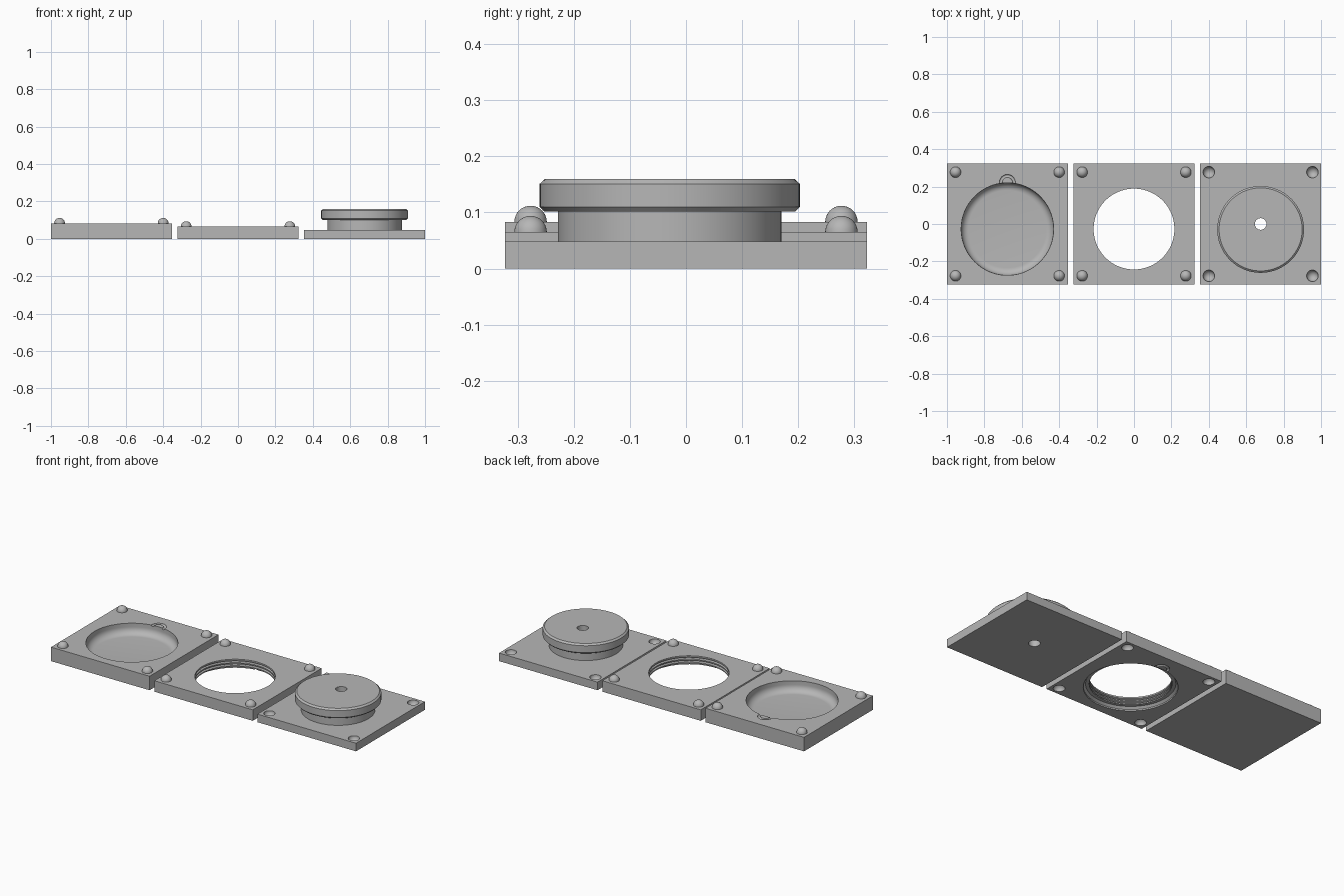
import bpy, bmesh, math

cube = bpy.data.objects.get("Cube")
if cube:
    bpy.data.objects.remove(cube, do_unlink=True)

GREY = bpy.data.materials.new("mould_grey")
GREY.use_nodes = True
COLOUR = (0.47, 0.47, 0.47, 1)
GREY.diffuse_color = COLOUR
GREY.node_tree.nodes["Principled BSDF"].inputs["Base Color"].default_value = COLOUR

HALF = 0.323      # half width of a plate
PITCH = 0.677     # distance between plate centres
PEG = 0.277       # peg offset from the plate centre
CY = -0.027       # centre of the round cavity


def finish(bm, name, location=(0, 0, 0)):
    bmesh.ops.recalc_face_normals(bm, faces=bm.faces)
    mesh = bpy.data.meshes.new(name)
    bm.to_mesh(mesh)
    bm.free()
    mesh.materials.append(GREY)
    obj = bpy.data.objects.new(name, mesh)
    obj.location = location
    bpy.context.collection.objects.link(obj)
    return obj


def plate(name, x, height):
    bm = bmesh.new()
    bmesh.ops.create_cube(bm, size=1)
    bmesh.ops.scale(bm, vec=(2 * HALF, 2 * HALF, height), verts=bm.verts)
    bmesh.ops.translate(bm, vec=(0, 0, height / 2), verts=bm.verts)
    return finish(bm, name, (x, 0, 0))


def lathe(name, profile, x, y, steps=96):
    """Solid of revolution; the profile starts and ends on the axis."""
    bm = bmesh.new()
    verts = [bm.verts.new((r, 0, z)) for r, z in profile]
    edges = [bm.edges.new(pair) for pair in zip(verts, verts[1:])]
    bmesh.ops.spin(bm, geom=verts + edges, cent=(0, 0, 0), axis=(0, 0, 1),
                   angle=2 * math.pi, steps=steps)
    bmesh.ops.remove_doubles(bm, verts=bm.verts, dist=1e-5)
    return finish(bm, name, (x, y, 0))


def ball(name, x, y, z, radius):
    bm = bmesh.new()
    bmesh.ops.create_uvsphere(bm, u_segments=32, v_segments=16, radius=radius)
    return finish(bm, name, (x, y, z))


def combine(target, tool, operation):
    """Apply a boolean and discard the tool."""
    bpy.context.view_layer.update()
    tool.hide_render = True
    mod = target.modifiers.new("shape", 'BOOLEAN')
    mod.operation, mod.solver, mod.object = operation, 'EXACT', tool
    graph = bpy.context.evaluated_depsgraph_get()
    mesh = bpy.data.meshes.new_from_object(target.evaluated_get(graph))
    target.modifiers.clear()
    target.data = mesh
    bpy.data.objects.remove(tool, do_unlink=True)


def corners(target, z, radius, operation):
    for sx in (-1, 1):
        for sy in (-1, 1):
            tool = ball("corner_ball", target.location.x + sx * PEG, sy * PEG, z, radius)
            combine(target, tool, operation)


def loop_groove(target, z):
    """Half ring channel beside the cavity."""
    bpy.ops.mesh.primitive_torus_add(location=(target.location.x, 0.222, z),
                                     major_radius=0.035, minor_radius=0.008,
                                     major_segments=48, minor_segments=16)
    tool = bpy.context.object
    tool.data.materials.append(GREY)
    combine(target, tool, 'DIFFERENCE')


# Base plate: rounded bowl, pegs and loop groove
base = plate("base_plate", -PITCH, 0.083)
fillet = [(0.207 + 0.04 * math.sin(a), 0.061 - 0.04 * math.cos(a))
          for a in (i * math.pi / 16 for i in range(9))]
bowl = lathe("bowl_cutter", [(0, 0.021)] + fillet + [(0.247, 0.12), (0, 0.12)], -PITCH, CY)
combine(base, bowl, 'DIFFERENCE')
loop_groove(base, 0.083)
corners(base, 0.083, 0.029, 'UNION')

# Middle plate: grooved opening, pegs above, sockets below
middle = plate("middle_plate", 0, 0.065)
opening = [(0, -0.05), (0.247, -0.05), (0.247, 0.008), (0.235, 0.02), (0.216, 0.02),
           (0.216, 0.027), (0.225, 0.031), (0.225, 0.034), (0.216, 0.038),
           (0.216, 0.045), (0.225, 0.049), (0.225, 0.052), (0.216, 0.056),
           (0.216, 0.12), (0, 0.12)]
combine(middle, lathe("opening_cutter", opening, 0, CY), 'DIFFERENCE')
loop_groove(middle, 0)
corners(middle, 0.065, 0.029, 'UNION')
corners(middle, 0, 0.031, 'DIFFERENCE')

# Core plate: stepped round plug, filling hole and sockets
core = plate("core_plate", PITCH, 0.048)
plug = [(0, 0.02), (0.199, 0.02), (0.199, 0.102), (0.224, 0.102), (0.232, 0.110),
        (0.232, 0.151), (0.222, 0.16), (0, 0.16)]
combine(core, lathe("plug", plug, PITCH, -0.029), 'UNION')
hole = [(0, -0.05), (0.031, -0.05), (0.031, 0.25), (0, 0.25)]
combine(core, lathe("hole_cutter", hole, PITCH, 0, 48), 'DIFFERENCE')
corners(core, 0.048, 0.031, 'DIFFERENCE')

# Smooth the round surfaces, keep the edges sharp
bpy.ops.object.select_all(action='DESELECT')
for obj in (base, middle, core):
    obj.select_set(True)
bpy.context.view_layer.objects.active = core
bpy.ops.object.shade_smooth_by_angle(angle=math.radians(25))
